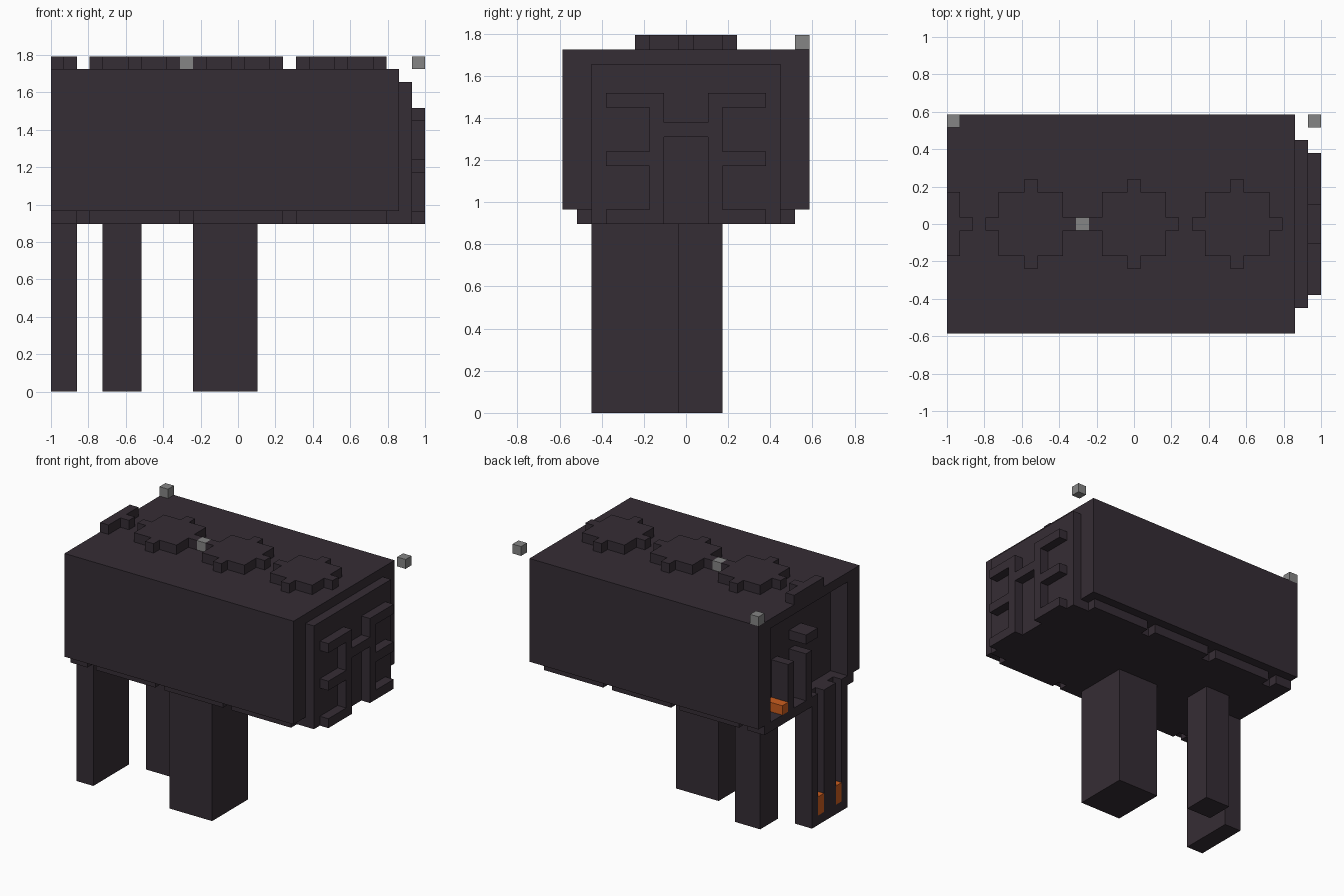
import bpy, bmesh

old = bpy.data.objects.get("Cube")
if old:
    bpy.data.objects.remove(old)

V = 2 / 29  # edge length of one block


def material(name, rgb):
    m = bpy.data.materials.new(name)
    m.use_nodes = True
    m.diffuse_color = (*rgb, 1)
    m.node_tree.nodes["Principled BSDF"].inputs["Base Color"].default_value = (*rgb, 1)
    return m


dark = material("dark_plum", (0.036, 0.026, 0.035))
grey = material("mid_grey", (0.235, 0.235, 0.235))
orange = material("burnt_orange", (0.60, 0.11, 0.013))


def part(name, mat, *boxes):
    """Make one object from boxes given as block ranges (x, y, z)."""
    bm = bmesh.new()
    for ranges in boxes:
        made = bmesh.ops.create_cube(bm, size=1)
        for v in made["verts"]:
            for axis, (lo, hi) in enumerate(ranges):
                v.co[axis] = lo if v.co[axis] < 0 else hi
            v.co = ((v.co.x - 14.5) * V, (v.co.y - 8.5) * V, v.co.z * V)
    me = bpy.data.meshes.new(name)
    bm.to_mesh(me)
    bm.free()
    me.materials.append(mat)
    ob = bpy.data.objects.new(name, me)
    bpy.context.collection.objects.link(ob)
    return ob


# Main body with a shallow recess in its open end
part("body", dark,
     ((2, 27), (0, 17), (14, 25)),
     ((0, 2), (0, 2), (14, 25)),
     ((0, 2), (15, 17), (14, 25)),
     ((0, 2), (2, 15), (24, 25)))

# Ribs standing inside the recess
part("recess_ribs", dark,
     ((0, 2), (11, 12), (14, 19)),
     ((0, 2), (8, 9), (14, 19)),
     ((0, 2), (7, 9), (20, 21)))

# Belly slab, notched where the leg grooves run through it
part("belly_slab", dark,
     ((1, 28), (2, 15), (13, 14)),
     *[((0, 1), span, (13, 14)) for span in ((2, 3), (4, 6), (7, 15))])
segments = ((0, 2), (3, 10), (11, 18), (19, 26))
part("belly_edge_plates", dark,
     *[(s, side, (13, 14)) for s in segments for side in ((1, 2), (15, 16))])

# End plate and its raised relief
part("end_plate", dark, ((27, 28), (2, 15), (14, 24)))
relief = [((28, 29), (7, 10), (19, 20))]
for stem, arm in (((6, 7), (3, 6)), ((10, 11), (11, 14))):
    relief.append(((28, 29), stem, (13, 22)))
    relief += [((28, 29), arm, (k, k + 1)) for k in (13, 17, 21)]
part("end_relief", dark, *relief)

# Stepped round plates along the back
for n, c in enumerate((-2, 6, 14, 22)):
    boxes = [((max(0, c - 2), c + 3), (6, 11), (25, 26)),
             ((c + 3, c + 4), (8, 9), (25, 26))]
    if c > 0:
        boxes += [((c - 3, c - 2), (8, 9), (25, 26)),
                  ((c, c + 1), (5, 6), (25, 26)),
                  ((c, c + 1), (11, 12), (25, 26))]
    part(f"back_plate_{n + 1}", dark, *boxes)

# Legs, the end one with two vertical grooves
part("thick_leg", dark, ((11, 16), (2, 8), (0, 13)))
part("thin_leg", dark, ((4, 7), (8, 11), (0, 13)))
part("grooved_leg", dark,
     ((1, 2), (2, 8), (0, 13)),
     ((0, 1), (2, 8), (0, 1)),
     *[((0, 1), span, (1, 13)) for span in ((2, 3), (4, 6), (7, 8))])

# Orange inserts
part("leg_inserts", orange, *[((0, 1), (j, j + 1), (1, 3)) for j in (3, 6)])
part("recess_insert", orange, ((0, 2), (12, 13), (14, 15)))

# Small grey marker blocks
for n, (i, j) in enumerate(((0, 16), (28, 16), (10, 8))):
    part(f"marker_block_{n + 1}", grey, ((i, i + 1), (j, j + 1), (25, 26)))
